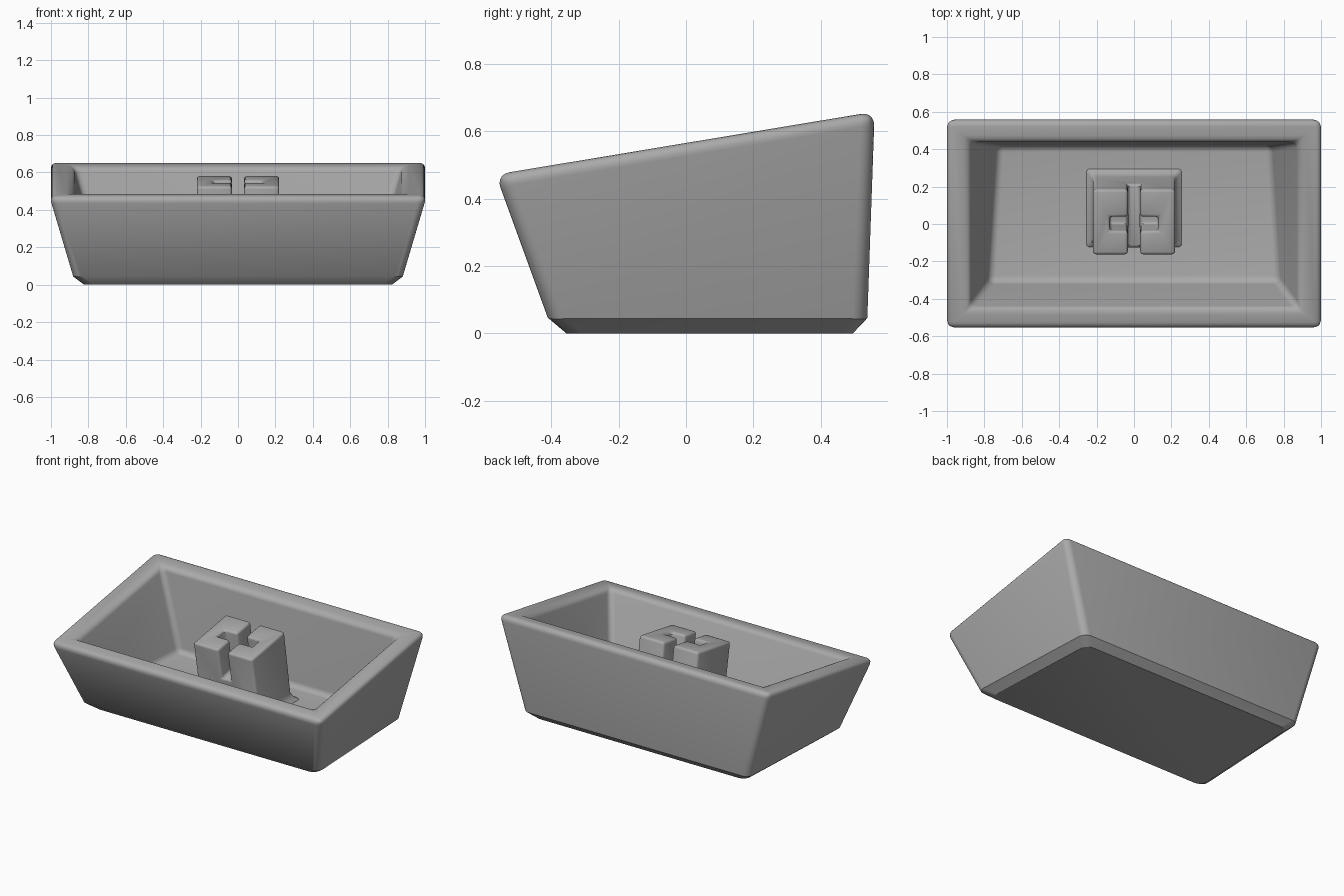
import bpy, bmesh, math
from mathutils import Matrix

cube = bpy.data.objects.get("Cube")
if cube:
    bpy.data.objects.remove(cube)

SLOPE = 0.166                    # tilt of the rim plane and of the stem
TILT = math.atan(SLOPE)
STEM_TOP = 0.555

grey = bpy.data.materials.new("grey_plastic")
grey.use_nodes = True
COLOUR = (0.4, 0.4, 0.4, 1)
grey.diffuse_color = COLOUR
grey.node_tree.nodes["Principled BSDF"].inputs["Base Color"].default_value = COLOUR


def rim_z(y):
    return 0.565 + SLOPE * y


def add_object(name, bm):
    bmesh.ops.recalc_face_normals(bm, faces=bm.faces)
    mesh = bpy.data.meshes.new(name)
    bm.to_mesh(mesh)
    bm.free()
    mesh.materials.append(grey)
    obj = bpy.data.objects.new(name, mesh)
    bpy.context.collection.objects.link(obj)
    return obj


def activate(obj):
    bpy.ops.object.select_all(action='DESELECT')
    obj.select_set(True)
    bpy.context.view_layer.objects.active = obj


def ring(bm, front_x, back_x, front, back, height):
    """Four corners, symmetric in x; height is a function of y."""
    corners = [(-front_x, front), (front_x, front), (back_x, back), (-back_x, back)]
    return [bm.verts.new((x, y, height(y))) for x, y in corners]


def skin(bm, rings):
    """Joins successive rings and caps both ends."""
    for a, b in zip(rings, rings[1:]):
        for i in range(4):
            j = (i + 1) % 4
            bm.faces.new((a[i], a[j], b[j], b[i]))
    bm.faces.new(rings[0])
    bm.faces.new(rings[-1])


def round_edges(bm, edges, width):
    bmesh.ops.bevel(bm, geom=edges, offset=width, segments=5, profile=0.5,
                    affect='EDGES', clamp_overlap=True)


# Hollow shell: base, chamfer, outer rim, inner rim, inner floor
bm = bmesh.new()
base = ring(bm, 0.825, 0.785, -0.355, 0.495, lambda y: 0)
chamfer = ring(bm, 0.88, 0.835, -0.405, 0.535, lambda y: 0.04)
outer = ring(bm, 1.01, 1.01, -0.565, 0.56, rim_z)
inner = ring(bm, 0.88, 0.88, -0.45, 0.44, rim_z)
floor = ring(bm, 0.775, 0.73, -0.31, 0.42, lambda y: 0.1)
skin(bm, [base, chamfer, outer, inner, floor])


def between(a, b):
    return [e for e in bm.edges
            if (e.verts[0] in a and e.verts[1] in b) or (e.verts[0] in b and e.verts[1] in a)]


outside = between(base, chamfer) + between(chamfer, outer) + between(outer, outer)
inside = between(inner, inner) + between(inner, floor) + between(floor, floor)
round_edges(bm, outside, 0.04)
round_edges(bm, [e for e in inside if e.is_valid], 0.035)
shell = add_object("shell", bm)

# Leaning stem with a flared foot
bm = bmesh.new()
rings = []
for z, flare in ((0.09, 0.045), (0.105, 0.03), (0.12, 0.012), (0.15, 0)):
    shift = 0.01 + SLOPE * (STEM_TOP - z)
    half = 0.175 + flare
    rings.append(ring(bm, 0.22 + flare, 0.22 + flare, shift - half, shift + half,
                      lambda y, z=z: z))
rings.append(ring(bm, 0.22, 0.22, -0.165, 0.185, lambda y: STEM_TOP + SLOPE * (y - 0.01)))
skin(bm, rings)
stem = add_object("stem", bm)

# Cross-shaped slot cut into the stem
for width, length in ((0.066, 0.8), (0.26, 0.075)):
    bm = bmesh.new()
    bmesh.ops.create_cube(bm, size=1)
    bmesh.ops.scale(bm, vec=(width, length, 0.42), verts=bm.verts)
    bmesh.ops.transform(bm, verts=bm.verts, matrix=Matrix.Translation(
        (0, 0, STEM_TOP)) @ Matrix.Rotation(TILT, 4, 'X'))
    cutter = add_object("slot_cutter", bm)
    cutter.hide_render = True
    activate(stem)
    cut = stem.modifiers.new("slot", 'BOOLEAN')
    cut.operation = 'DIFFERENCE'
    cut.solver = 'EXACT'
    cut.object = cutter
    bpy.ops.object.modifier_apply(modifier=cut.name)
    bpy.data.objects.remove(cutter)

bevel = stem.modifiers.new("soft_edges", 'BEVEL')
bevel.width = 0.016
bevel.segments = 3
bevel.limit_method = 'ANGLE'
bevel.angle_limit = math.radians(50)
activate(stem)
bpy.ops.object.modifier_apply(modifier=bevel.name)

for obj in (shell, stem):
    activate(obj)
    bpy.ops.object.shade_smooth_by_angle(angle=math.radians(30))
